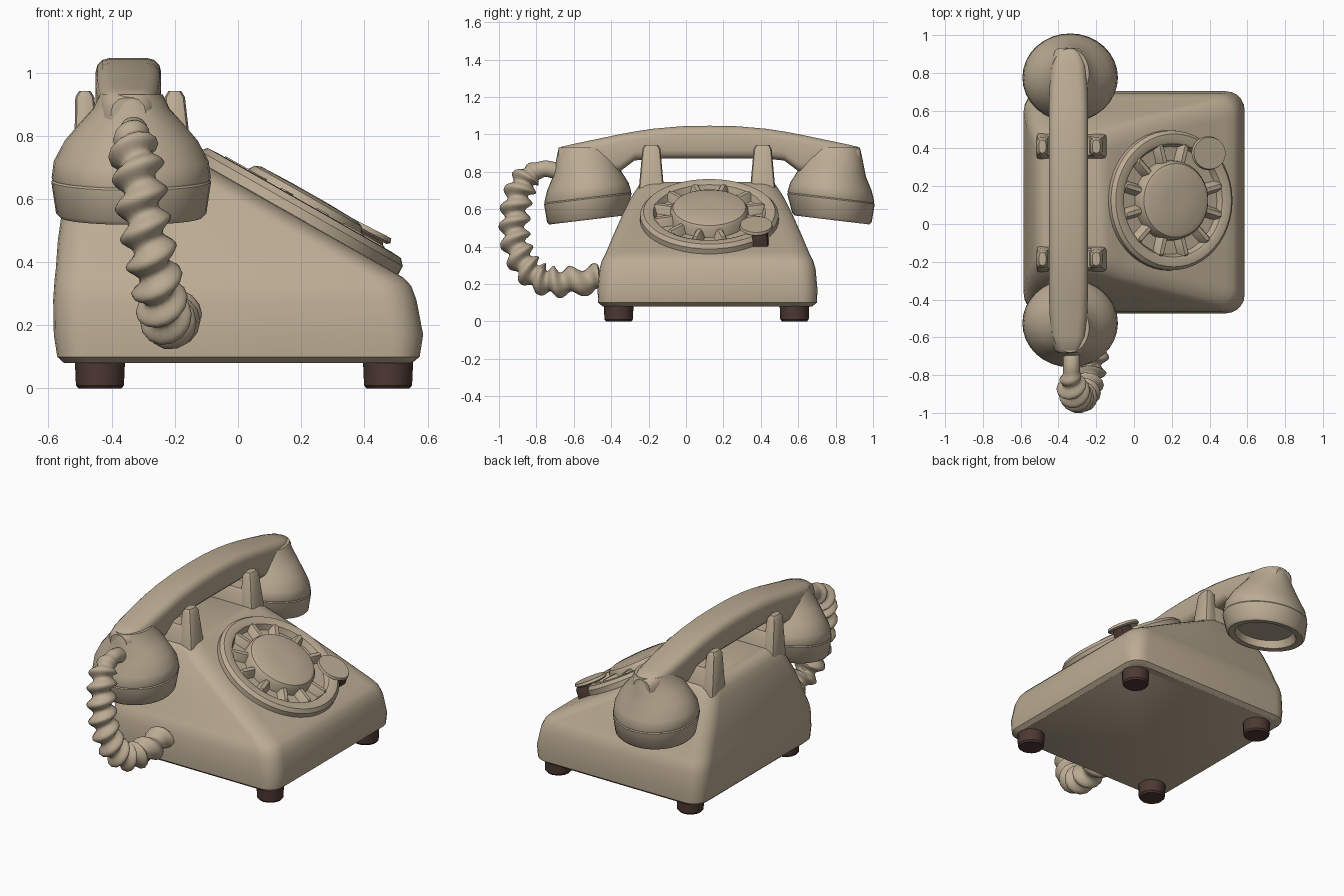
import bpy, bmesh, math
from mathutils import Vector, Matrix

if "Cube" in bpy.data.objects:
    bpy.data.objects.remove(bpy.data.objects["Cube"])


def material(name, rgb):
    m = bpy.data.materials.new(name)
    m.diffuse_color = (*rgb, 1)
    m.use_nodes = True
    m.node_tree.nodes["Principled BSDF"].inputs["Base Color"].default_value = m.diffuse_color
    return m


TAN = material("tan plastic", (0.50, 0.41, 0.295))
BROWN = material("dark brown rubber", (0.075, 0.04, 0.032))
CY = 0.12  # middle of the telephone along y


def loft(name, rings, mat=TAN, matrix=None, angle=35):
    """Skin a list of equal-length point rings and cap both ends."""
    bm = bmesh.new()
    vs = [[bm.verts.new(p) for p in r] for r in rings]
    n = len(rings[0])
    for a, b in zip(vs, vs[1:]):
        for i in range(n):
            j = (i + 1) % n
            bm.faces.new((a[i], a[j], b[j], b[i]))
    bm.faces.new(vs[0])
    bm.faces.new(vs[-1])
    bmesh.ops.recalc_face_normals(bm, faces=bm.faces)
    me = bpy.data.meshes.new(name)
    bm.to_mesh(me)
    bm.free()
    me.materials.append(mat)
    ob = bpy.data.objects.new(name, me)
    bpy.context.collection.objects.link(ob)
    if matrix is not None:
        ob.matrix_world = matrix
    bpy.ops.object.select_all(action='DESELECT')
    ob.select_set(True)
    bpy.context.view_layer.objects.active = ob
    bpy.ops.object.shade_smooth_by_angle(angle=math.radians(angle))
    return ob


def rounded(hx, hy, r, seg=4):
    """Rounded rectangle outline as 2D points."""
    pts = []
    for k, (sx, sy) in enumerate(((1, 1), (-1, 1), (-1, -1), (1, -1))):
        for i in range(seg + 1):
            a = math.pi / 2 * (k + i / seg)
            pts.append((sx * (hx - r) + r * math.cos(a), sy * (hy - r) + r * math.sin(a)))
    return pts


def ellipse(rx, ry, n=32):
    return [(rx * math.cos(math.tau * i / n), ry * math.sin(math.tau * i / n)) for i in range(n)]


def lathe(name, profile, mat=TAN, matrix=None, n=40):
    return loft(name, [[(x, y, z) for x, y in ellipse(r, r, n)] for r, z in profile], mat, matrix)


def taper(name, base, top, z0, z1, r, mat=TAN, matrix=None):
    """Tapered block; base and top are (cx, cy, hx, hy)."""
    rings = []
    for (cx, cy, hx, hy), z in ((base, z0), (top, z1 - r), (top, z1)):
        k = r * 0.6 if z == z1 else 0
        rings.append([(cx + x, cy + y, z) for x, y in rounded(hx - k, hy - k, r, 2)])
    return loft(name, rings, mat, matrix)


# Body: level rings, the front edge stepping back to form the sloped face
# (z, back x, front x, half width, corner radius)
levels = [(.08, -.55, .55, .56, .08), (.10, -.572, .575, .585, .09), (.17, -.583, .586, .588, .1),
          (.28, -.585, .565, .578, .1), (.325, -.582, .548, .565, .1), (.35, -.58, .525, .552, .1),
          (.375, -.577, .482, .54, .1), (.47, -.57, .315, .50, .1), (.57, -.556, .138, .455, .1),
          (.66, -.535, -.02, .41, .1), (.70, -.52, -.09, .385, .1), (.73, -.50, -.135, .365, .09),
          (.745, -.465, -.17, .335, .07)]
loft("body", [[((b + f) / 2 + x, CY - .005 + y, z) for x, y in rounded((f - b) / 2, h, r, 5)]
              for z, b, f, h, r in levels])

# Feet
for x in (-.437, .475):
    for y in (-.36, .58):
        foot = lathe("foot", [(.068, 0), (.076, .01), (.08, .1)], BROWN,
                     Matrix.Translation((x, y, 0)), 16)

# Cradle: a low saddle with a prong on each side of the handle
for y in (-.185, .41):
    taper("saddle", (-.34, y, .17, .07), (-.34, y, .16, .055), .68, .84, .015)
    taper("back_prong", (-.475, y, .045, .07), (-.485, y, .03, .048), .68, .942, .02)
    taper("front_prong", (-.19, y, .05, .07), (-.2, y, .032, .048), .68, .942, .02)

# Handset handle: (distance from middle, bottom z, top z, half width)
half = [(.15, .87, 1.043, .104), (.3, .87, 1.03, .104), (.4, .86, 1.015, .104),
        (.48, .80, 1.0, .104), (.6, .79, .975, .1), (.72, .79, .95, .092),
        (.79, .8, .934, .075), (.808, .82, .92, .055)]
stations = [(-d, b, t, w) for d, b, t, w in reversed(half)] + [(0, .87, 1.046, .104)] + half
loft("handset_handle", [[(-.347 + u, .125 + d, (b + t) / 2 + v)
                         for u, v in rounded(w, (t - b) / 2, .045, 3)] for d, b, t, w in stations])

# Earpiece and mouthpiece cups: (offset, z, radius x, radius y, tilt), recessed below
cup = [(.65, .59, .165, .15, .12), (.655, .545, .185, .165, .12), (.655, .542, .225, .2, .12),
       (.655, .555, .238, .213, .12), (.65, .655, .253, .234, .12), (.65, .661, .249, .23, .12),
       (.65, .667, .252, .232, .12), (.65, .72, .245, .218, .1), (.652, .785, .21, .185, .06),
       (.657, .84, .163, .168, .03), (.662, .885, .122, .153, 0), (.672, .93, .1, .133, 0)]
for name, s in (("mouthpiece", -1), ("earpiece", 1)):
    loft(name, [[(-.338 + x, .125 + s * (d + y), z - t * y) for x, y in ellipse(rx, ry)]
                for d, z, rx, ry, t in cup], angle=40)

# Dial, built flat and then laid on the slope (local x runs downhill)
DIAL = Matrix.Translation((.185, .125, .5435)) @ Matrix.Rotation(math.radians(29.6), 4, 'Y')
lathe("dial_rim", [(.28, -.02), (.372, -.02), (.37, .03), (.352, .05), (.315, .052),
                   (.3, .045), (.285, .012), (.2, .01)], matrix=DIAL, n=48)
lathe("dial_hub", [(.215, -.01), (.208, .055), (.195, .075), (.175, .083), (.06, .086)], matrix=DIAL)
for k in range(11):
    turn = Matrix.Rotation(math.radians(75 + 30 * k), 4, 'Z')
    taper("dial_spoke", (.25, 0, .062, .036), (.25, 0, .056, .018), 0, .056, .012, matrix=DIAL @ turn)

# Finger stop plate over a dark slot
stop = DIAL @ Matrix.Translation((.2, .25, 0))
loft("finger_stop", [[(x, y, z + .04 * x) for x, y in ellipse(a, b, 20)]
                     for z, a, b in ((.062, .09, .08), (.07, .1, .09), (.085, .095, .085))],
     matrix=stop)
taper("finger_stop_slot", (.04, .02, .05, .045), (.04, .02, .045, .04), 0, .064, .01, BROWN, stop)

# Coiled cord: a tube along a smooth path with a spiral ridge
path = [Vector(p) for p in ((-.33, -.68, .80), (-.33, -.76, .815), (-.33, -.84, .775),
                            (-.315, -.895, .68), (-.30, -.915, .55), (-.275, -.91, .42),
                            (-.25, -.86, .30), (-.23, -.77, .225), (-.21, -.64, .21), (-.2, -.46, .23))]


def along(t):
    """Catmull-Rom point on the cord path, t from 0 to 1."""
    f = min(t, .9999) * (len(path) - 1)
    i = int(f)
    u = f - i
    a, b, c, d = (path[max(0, min(len(path) - 1, i + k))] for k in (-1, 0, 1, 2))
    return .5 * (2 * b + (c - a) * u + (2 * a - 5 * b + 4 * c - d) * u * u
                 + (3 * b - a - 3 * c + d) * u ** 3)


rings, steps, sides, turns = [], 120, 14, 13
for i in range(steps + 1):
    t = i / steps
    tan = (along(min(1, t + .01)) - along(max(0, t - .01))).normalized()
    side = Vector((1, 0, 0)) - tan * tan.x
    side.normalize()
    up = tan.cross(side)
    grow = min(1, max(0, (t - .14) / .12))
    ring = []
    for k in range(sides):
        a = math.tau * k / sides
        r = .045 + grow * (.024 + .018 * math.cos(a - math.tau * turns * t))
        ring.append(along(t) + r * (side * math.cos(a) + up * math.sin(a)))
    rings.append(ring)
loft("coiled_cord", rings, angle=50)
